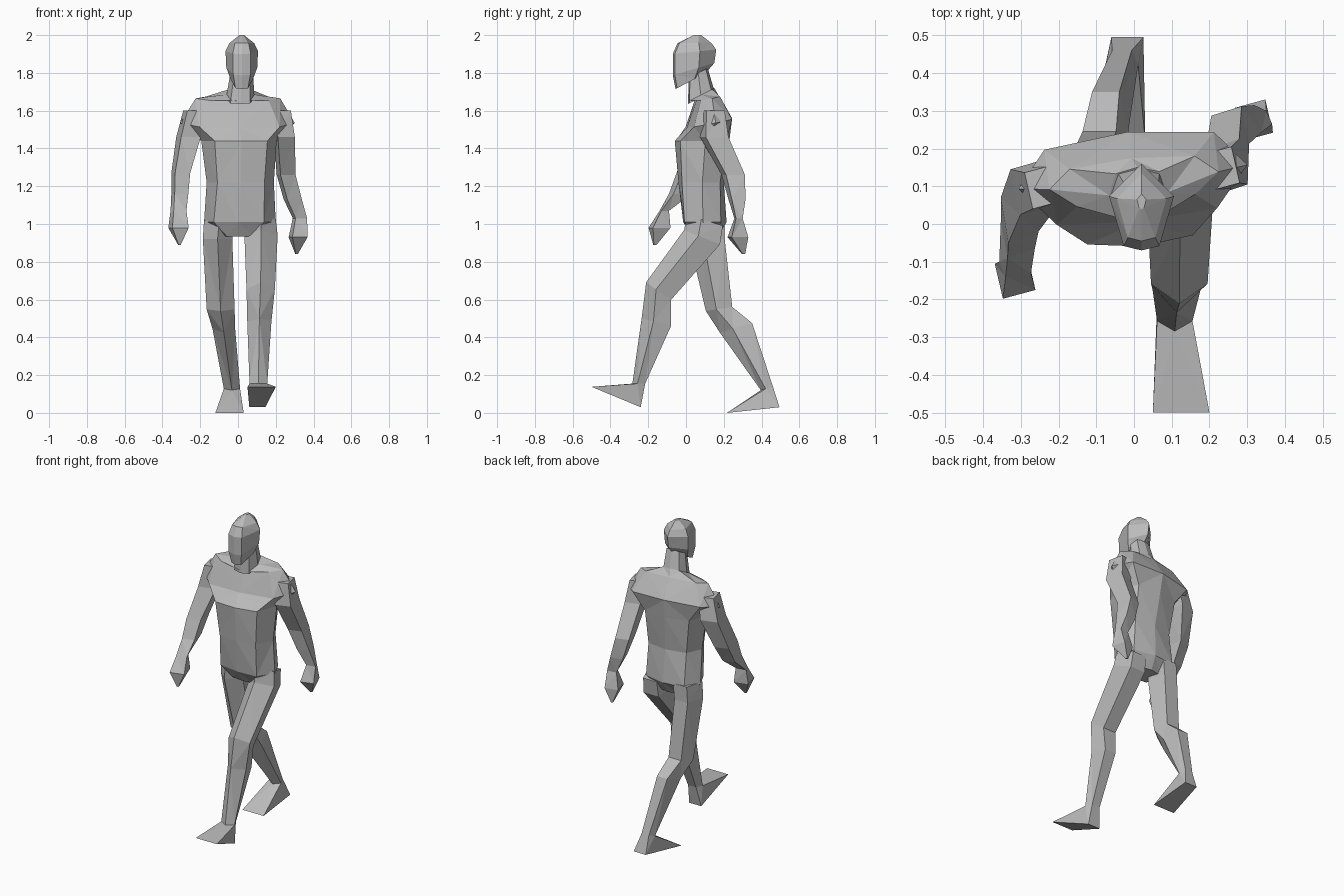
import bpy
import bmesh
from math import cos, sin, radians
from mathutils import Vector

start_cube = bpy.data.objects.get("Cube")
if start_cube:
    bpy.data.objects.remove(start_cube, do_unlink=True)

clay = bpy.data.materials.new("plain_grey")
clay.use_nodes = True
grey = (.5, .5, .5, 1)
clay.diffuse_color = grey
clay.node_tree.nodes["Principled BSDF"].inputs["Base Color"].default_value = grey

# Unit cross-sections, counter-clockwise from above, with the front at -y
TORSO = [(0, -1), (.7, -.88), (1, 0), (.74, .8), (0, 1), (-.74, .8), (-1, 0), (-.7, -.88)]
HEAD = [(0, -1), (.55, -.9), (1, .25), (0, 1), (-1, .25), (-.55, -.9)]
LEG = [(0, -1), (1, -.2), (.6, 1), (-.6, 1), (-1, -.2)]
ARM = [(-.6, -1), (1, -.6), (.6, 1), (-1, .6)]


def section(profile, x, y, z, half_x, half_y, slope=0, yaw=0):
    """Place a cross-section; slope lifts it towards the back, yaw turns it."""
    turn = radians(yaw)
    points = []
    for px, py in profile:
        dx, dy = px * half_x, py * half_y
        points.append(Vector((x + dx * cos(turn) - dy * sin(turn),
                              y + dx * sin(turn) + dy * cos(turn),
                              z + slope * dy)))
    return points


def finish(name, bm):
    """Turn a bmesh into a flat-shaded, triangulated object."""
    bmesh.ops.recalc_face_normals(bm, faces=bm.faces)
    bmesh.ops.triangulate(bm, faces=bm.faces)
    mesh = bpy.data.meshes.new(name)
    bm.to_mesh(mesh)
    bm.free()
    mesh.materials.append(clay)
    obj = bpy.data.objects.new(name, mesh)
    bpy.context.collection.objects.link(obj)
    return obj


def loft(name, profile, rows):
    """Skin a closed body through a stack of cross-sections."""
    bm = bmesh.new()
    rings = [[bm.verts.new(p) for p in section(profile, *row)] for row in rows]
    count = len(profile)
    for low, high in zip(rings, rings[1:]):
        for i in range(count):
            j = (i + 1) % count
            bm.faces.new((low[i], low[j], high[j], high[i]))
    bm.faces.new(rings[0])
    bm.faces.new(rings[-1])
    return finish(name, bm)


def foot(name, ankle, heel, toe):
    """Wedge foot: the hull of the ankle section, a heel edge and a toe edge."""
    bm = bmesh.new()
    points = section(LEG, *ankle)
    for left, right, y, z in (heel, toe):
        points += [Vector((left, y, z)), Vector((right, y, z))]
    for p in points:
        bm.verts.new(p)
    hull = bmesh.ops.convex_hull(bm, input=bm.verts)
    unused = [v for v in hull["geom_interior"] if isinstance(v, bmesh.types.BMVert)]
    bmesh.ops.delete(bm, geom=unused, context="VERTS")
    return finish(name, bm)


# Torso from crotch to neck base, chest twisted against the hips
loft("torso", TORSO, [
    (.01, .1, .935, .1, .07),
    (.01, .1, 1.01, .19, .115, 0, -3),
    (.012, .08, 1.22, .178, .12, 0, 2),
    (.005, .085, 1.44, .2, .145, 0, 5),
    (-.003, .125, 1.535, .305, .12, .2, 6),
    (0, .115, 1.665, .225, .06, .2, 6),
    (.012, .08, 1.685, .078, .07, .5, 3),
])

# Neck and faceted head
loft("neck", TORSO, [
    (.012, .08, 1.67, .075, .07, .5),
    (.02, .065, 1.8, .06, .05, .5),
])
loft("head", HEAD, [
    (.02, .025, 1.757, .06, .08, .53),
    (.02, .04, 1.82, .082, .11, .3),
    (.02, .045, 1.912, .086, .115, .1),
    (.02, .045, 1.957, .066, .09, 0),
    (.02, .06, 2, .012, .02, 0),
])

# Left leg strides forward, right leg pushes off behind
left_ankle = (.108, -.25, .155, .047, .034)
right_ankle = (-.032, .428, .13, .043, .032, .3)
loft("left_leg", LEG, [
    (.12, .1, 1.02, .08, .095, -.3),
    (.122, .085, .93, .088, .095, -.4),
    (.12, -.145, .645, .075, .066, -.7),
    (.113, -.157, .48, .064, .078, -.25),
    left_ankle,
])
loft("right_leg", LEG, [
    (-.1, .11, 1.02, .08, .095),
    (-.108, .11, .92, .078, .095),
    (-.092, .175, .55, .074, .07, .15),
    (-.075, .265, .45, .06, .085, .3),
    right_ankle,
])
foot("left_foot", left_ankle, (.06, .145, -.24, .03), (.05, .2, -.5, .138))
foot("right_foot", right_ankle, (-.06, .025, .495, .03), (-.12, .03, .217, 0))

# Arms from shoulder to fingertip, swinging opposite to the legs
loft("left_arm", ARM, [
    (.225, .145, 1.6, .055, .06),
    (.245, .15, 1.46, .056, .075),
    (.255, .25, 1.26, .05, .062),
    (.29, .27, 1.13, .048, .045),
    (.328, .278, 1.03, .038, .022),
    (.318, .275, .93, .05, .055),
    (.31, .305, .84, .006, .008),
])
loft("right_arm", ARM, [
    (-.235, .1, 1.6, .055, .06),
    (-.262, .1, 1.46, .065, .075),
    (-.303, .025, 1.27, .05, .075),
    (-.308, -.03, 1.16, .045, .06),
    (-.315, -.115, 1.07, .042, .025),
    (-.315, -.14, .98, .054, .058),
    (-.31, -.165, .888, .006, .008),
])
